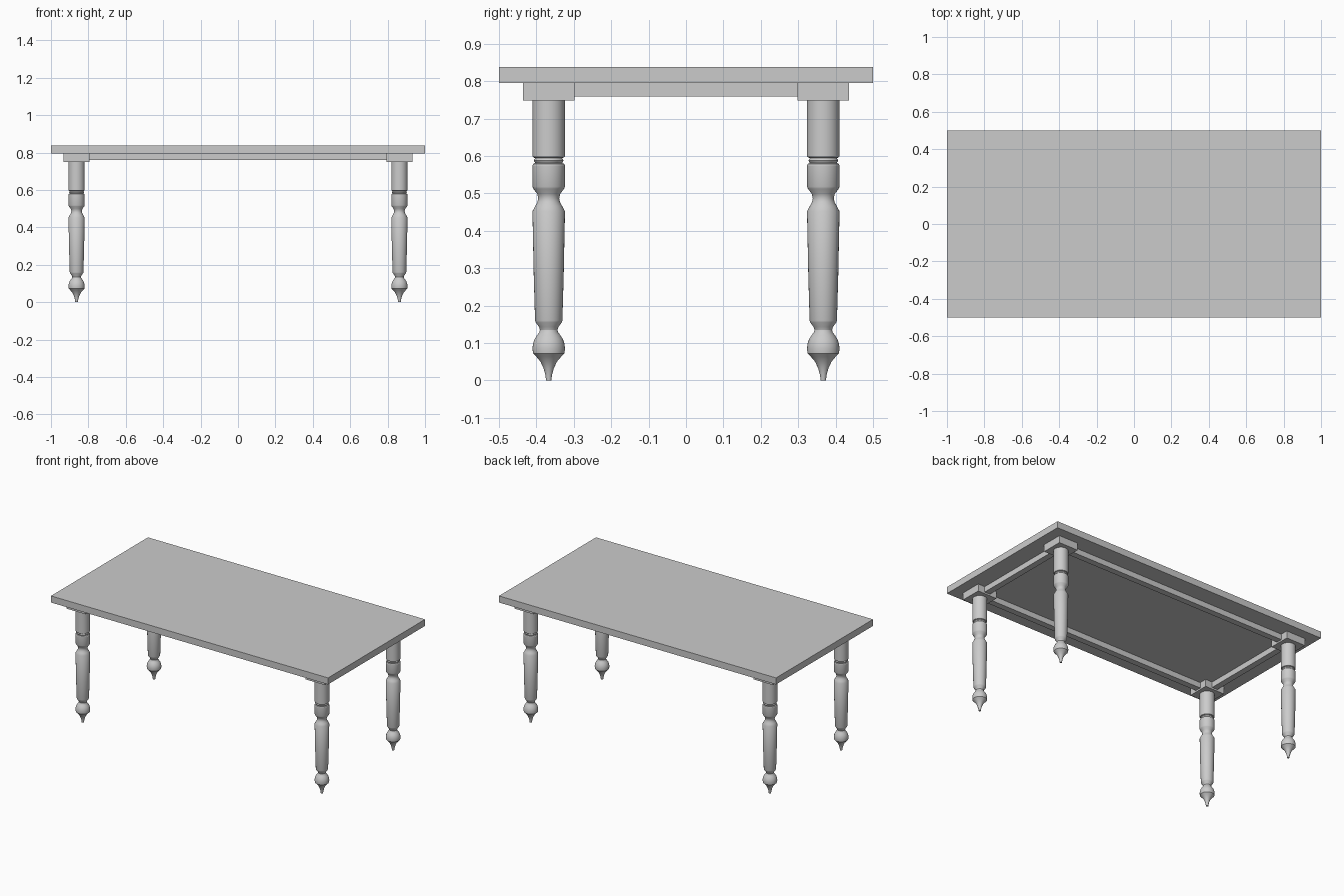
import bpy, bmesh
from math import radians, cos, sin, pi

if "Cube" in bpy.data.objects:
    bpy.data.objects.remove(bpy.data.objects["Cube"])

LEG_X, LEG_Y = 0.863, 0.367


def box(name, center, size):
    bm = bmesh.new()
    bmesh.ops.create_cube(bm, size=1)
    bmesh.ops.scale(bm, vec=size, verts=bm.verts)
    bmesh.ops.translate(bm, vec=center, verts=bm.verts)
    return finish(name, bm)


def finish(name, bm):
    bmesh.ops.recalc_face_normals(bm, faces=bm.faces)
    mesh = bpy.data.meshes.new(name)
    bm.to_mesh(mesh)
    bm.free()
    obj = bpy.data.objects.new(name, mesh)
    bpy.context.collection.objects.link(obj)
    return obj


def turned(name, profile, x, y, sides=32):
    """Closed solid of revolution from (radius, height) pairs."""
    bm = bmesh.new()
    rings = [[bm.verts.new((x + r * cos(2 * pi * i / sides),
                            y + r * sin(2 * pi * i / sides), z))
              for i in range(sides)] for r, z in profile]
    for low, high in zip(rings, rings[1:]):
        for i in range(sides):
            j = (i + 1) % sides
            bm.faces.new((low[i], low[j], high[j], high[i]))
    bm.faces.new(rings[0])
    bm.faces.new(rings[-1])
    obj = finish(name, bm)
    bpy.context.view_layer.objects.active = obj
    obj.select_set(True)
    bpy.ops.object.shade_smooth_by_angle(angle=radians(30))
    obj.select_set(False)
    return obj


# Table top
box("table_top", (0, 0, 0.8165), (2, 1, 0.043))

# Turned leg: pointed foot, bulb, tapered shaft, neck, collar, beads, upper post
leg_profile = [
    (0.007, 0), (0.009, 0.015), (0.014, 0.033), (0.022, 0.050), (0.033, 0.063),
    (0.042, 0.072), (0.0435, 0.085), (0.042, 0.098), (0.038, 0.110),
    (0.031, 0.121), (0.025, 0.129), (0.0235, 0.135), (0.026, 0.143),
    (0.035, 0.155), (0.0365, 0.160), (0.040, 0.280), (0.0435, 0.452),
    (0.036, 0.466), (0.030, 0.477), (0.028, 0.487), (0.031, 0.499),
    (0.041, 0.512), (0.0435, 0.518), (0.0435, 0.575), (0.041, 0.579),
    (0.036, 0.581), (0.040, 0.588), (0.036, 0.594), (0.041, 0.596),
    (0.0435, 0.600), (0.0435, 0.752)]

# Legs and corner blocks
for sx, side in ((-1, "left"), (1, "right")):
    for sy, end in ((-1, "front"), (1, "back")):
        x, y = sx * LEG_X, sy * LEG_Y
        turned(f"{end}_{side}_leg", leg_profile, x, y)
        box(f"{end}_{side}_corner_block", (x, y, 0.772), (0.138, 0.138, 0.047))

# Apron rails between the blocks
for s, end, side in ((-1, "front", "left"), (1, "back", "right")):
    box(f"{end}_rail", (0, s * LEG_Y, 0.7775), (1.62, 0.04, 0.037))
    box(f"{side}_rail", (s * LEG_X, 0, 0.7775), (0.04, 0.62, 0.037))
